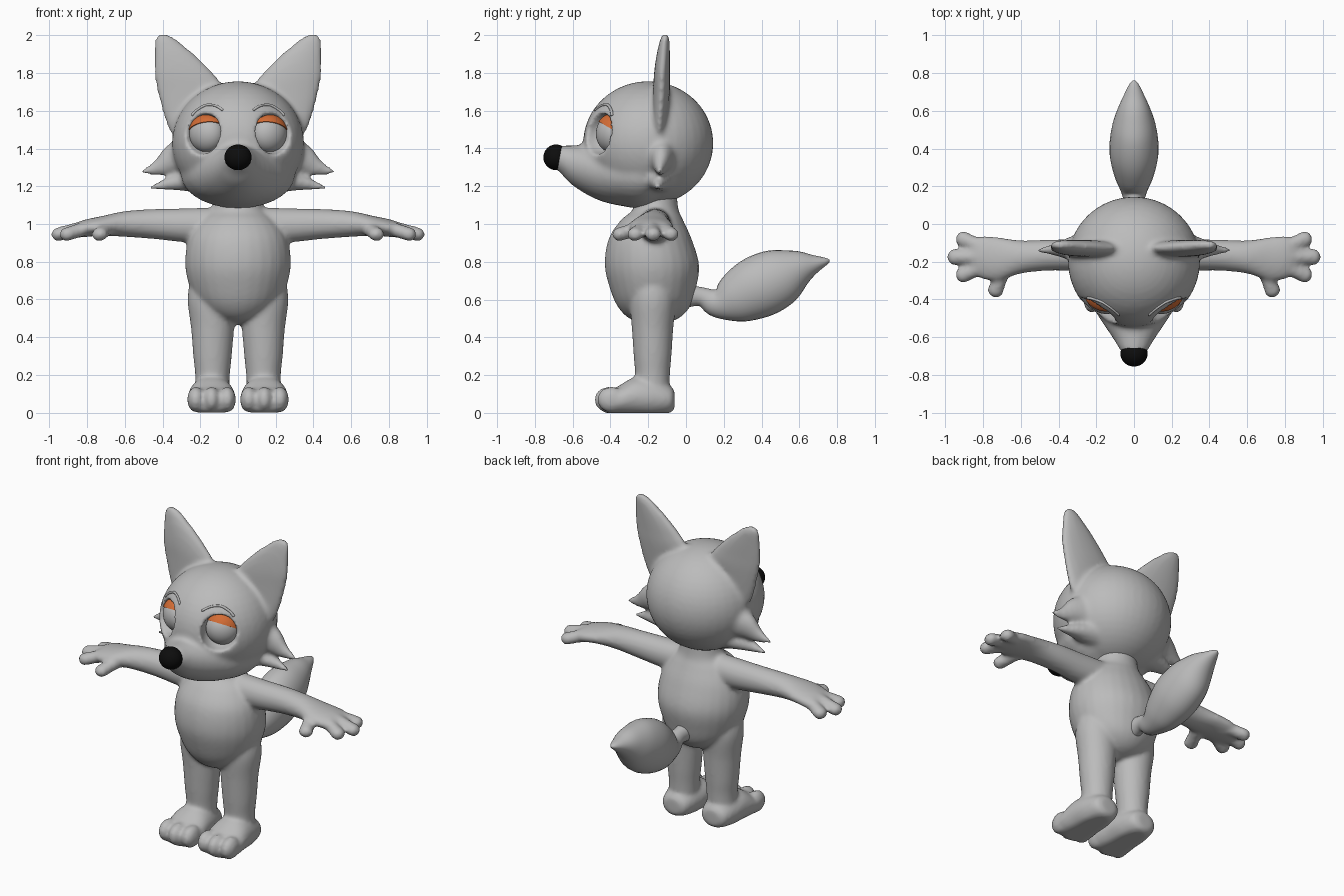
import bpy
import bmesh
from math import cos, sin, pi, sqrt, radians
from mathutils import Vector, Matrix

cube = bpy.data.objects.get("Cube")
if cube:
    bpy.data.objects.remove(cube, do_unlink=True)

X, Y, Z = Vector((1, 0, 0)), Vector((0, 1, 0)), Vector((0, 0, 1))
SIDES = (1, -1)


def material(name, color):
    mat = bpy.data.materials.new(name)
    mat.use_nodes = True
    rgba = (*color, 1)
    mat.diffuse_color = rgba
    bsdf = mat.node_tree.nodes["Principled BSDF"]
    bsdf.inputs["Base Color"].default_value = rgba
    bsdf.inputs["Roughness"].default_value = 0.6
    return mat


GREY = material("fur grey", (0.5, 0.5, 0.5))
ORANGE = material("eyelid orange", (0.65, 0.15, 0.035))
BLACK = material("nose black", (0.004, 0.004, 0.004))


def spline(stations, steps=5):
    """Smooth interpolation through the stations."""
    pts = [Vector(s) for s in stations]
    pts = [pts[0]] + pts + [pts[-1]]
    out = []
    for a, b, c, d in zip(pts, pts[1:], pts[2:], pts[3:]):
        for i in range(steps):
            t = i / steps
            out.append(b + (c - a) * (t / 2) + (a * 2 - b * 5 + c * 4 - d) * (t * t / 2)
                       + (b * 3 - a - c * 3 + d) * (t ** 3 / 2))
    return out + [pts[-1]]


def loft(bm, stations, u=X, v=None, side=1, sides=28):
    """Rings (x, y, z, radius_u, radius_v); without v they follow the path."""
    path = spline(stations)
    rings = []
    for i, p in enumerate(path):
        w = v
        if w is None:
            tangent = path[min(i + 1, len(path) - 1)].to_3d() - path[max(i - 1, 0)].to_3d()
            w = tangent.normalized().cross(u)
        ring = []
        for k in range(sides):
            a = 2 * pi * k / sides
            q = Vector(p[:3]) + u * (cos(a) * max(p[3], 0.004)) + w * (sin(a) * max(p[4], 0.004))
            ring.append(bm.verts.new((q.x * side, q.y, q.z)))
        rings.append(ring)
    for r, n in zip(rings, rings[1:]):
        for k in range(sides):
            j = (k + 1) % sides
            bm.faces.new((r[k], r[j], n[j], n[k]))
    bm.faces.new(rings[0])
    bm.faces.new(rings[-1])


def ball(bm, center, radii, side=1, turn=0):
    x, y, z = center
    m = (Matrix.Translation((x * side, y, z)) @ Matrix.Rotation(radians(turn * side), 4, 'Z')
         @ Matrix.Diagonal((*radii, 1)))
    bmesh.ops.create_uvsphere(bm, u_segments=40, v_segments=24, radius=1, matrix=m)


def finish(name, bm, mat):
    bmesh.ops.recalc_face_normals(bm, faces=bm.faces)
    for f in bm.faces:
        f.smooth = True
    mesh = bpy.data.meshes.new(name)
    bm.to_mesh(mesh)
    bm.free()
    mesh.materials.append(mat)
    obj = bpy.data.objects.new(name, mesh)
    bpy.context.collection.objects.link(obj)
    return obj


def fuse(obj):
    mod = obj.modifiers.new("fuse", 'REMESH')
    mod.mode = 'VOXEL'
    mod.voxel_size = 0.0125
    mod.use_smooth_shade = True


def soften(obj, rounds):
    mod = obj.modifiers.new("soften", 'SMOOTH')
    mod.factor = 0.5
    mod.iterations = rounds


# Torso and neck
bm = bmesh.new()
loft(bm, [(0, -.17, .47, .04, .04), (0, -.17, .5, .12, .13), (0, -.17, .56, .2, .19),
          (0, -.175, .65, .25, .225), (0, -.18, .78, .28, .25), (0, -.19, .92, .262, .22),
          (0, -.18, 1.02, .2, .165), (0, -.16, 1.08, .14, .12), (0, -.16, 1.18, .12, .11)], X, Y)

for s in SIDES:
    # Arm and palm
    loft(bm, [(.06, -.165, .99, .09, .1), (.28, -.165, .993, .085, .09),
              (.45, -.165, 1, .082, .079), (.6, -.175, 1, .088, .068),
              (.72, -.185, .99, .115, .052), (.82, -.175, .975, .11, .045),
              (.89, -.17, .955, .06, .03)], Y, Z, s)
    # Fingers and thumb
    for root, tip in (((.78, -.13), (.91, -.078)), ((.8, -.175), (.955, -.175)),
                      ((.78, -.22), (.91, -.272)), ((.68, -.22), (.735, -.355))):
        a, b = Vector((*root, .985)), Vector((*tip, .945))
        d = (b - a).normalized()
        across = d.cross(Z).normalized()
        loft(bm, [(*a, .04, .04), (*a.lerp(b, .6), .038, .037), (*b, .043, .036),
                  (*(b + d * .022), .032, .028), (*(b + d * .034), .01, .01)], across, None, s, 16)
    # Leg
    loft(bm, [(.14, -.175, .72, .11, .1), (.14, -.175, .6, .127, .122),
              (.135, -.177, .45, .114, .11), (.135, -.177, .3, .102, .1),
              (.135, -.177, .2, .092, .092), (.138, -.177, .08, .09, .09)], X, Y, s)
    # Foot and toes
    loft(bm, [(.14, -.06, .07, .04, .04), (.14, -.08, .07, .085, .07),
              (.14, -.17, .08, .112, .1), (.14, -.27, .085, .124, .105),
              (.14, -.37, .06, .128, .075), (.14, -.43, .055, .1, .055),
              (.14, -.45, .055, .05, .03)], X, Z, s)
    for dx in (-.083, 0, .083):
        ball(bm, (.14 + dx, -.395 - .015 * (dx == 0), .07), (.046, .075, .068), s)

# Flat soles
for vert in bm.verts:
    vert.co.z = max(vert.co.z, 0)
body = finish("body", bm, GREY)
fuse(body)
soften(body, 6)

# Tail
bm = bmesh.new()
loft(bm, [(0, -.02, .62, .06, .07), (0, .08, .615, .045, .05), (0, .16, .585, .065, .08),
          (0, .26, .61, .105, .135), (0, .38, .665, .13, .165), (0, .5, .72, .12, .153),
          (0, .6, .765, .09, .1), (0, .68, .788, .055, .05), (0, .74, .802, .025, .02),
          (0, .76, .805, .006, .006)], X)
finish("tail", bm, GREY)

# Skull and muzzle
SKULL, SKULL_R = Vector((0, -.2, 1.428)), Vector((.35, .345, .328))
bm = bmesh.new()
ball(bm, SKULL, SKULL_R)
loft(bm, [(0, 0, 1.3, .2, .1), (0, -.2, 1.265, .3, .175), (0, -.35, 1.265, .27, .168),
          (0, -.48, 1.278, .195, .145), (0, -.6, 1.31, .115, .106),
          (0, -.66, 1.34, .078, .075), (0, -.7, 1.35, .05, .05)], X, Z)

for s in SIDES:
    # Ear
    loft(bm, [(.25, -.145, 1.42, .06, .025), (.25, -.14, 1.52, .125, .038),
              (.25, -.13, 1.7, .178, .044), (.288, -.127, 1.8, .156, .042),
              (.338, -.12, 1.9, .106, .035), (.385, -.112, 1.98, .055, .024),
              (.396, -.11, 2.003, .026, .016)], X, Y, s)
    # Cheek tufts
    loft(bm, [(.24, -.13, 1.37, .1, .12), (.34, -.13, 1.34, .06, .085),
              (.42, -.135, 1.3, .032, .045), (.515, -.14, 1.272, .008, .008)], Y, None, s)
    loft(bm, [(.2, -.14, 1.24, .09, .08), (.3, -.14, 1.225, .06, .05),
              (.39, -.145, 1.208, .03, .028), (.47, -.15, 1.19, .008, .008)], Y, None, s)
head = finish("head", bm, GREY)
fuse(head)

# Eye sockets are carved out of the head
bm = bmesh.new()
for s in SIDES:
    ball(bm, (.195, -.475, 1.48), (.108, .15, .11), s, 30)
cutter = finish("socket_cutter", bm, GREY)
cutter.hide_render = True
cutter.hide_viewport = True
cutter.display_type = 'WIRE'
carve = head.modifiers.new("sockets", 'BOOLEAN')
carve.operation = 'DIFFERENCE'
carve.object = cutter
fuse(head)
soften(head, 5)

EYE, EYE_R = Vector((.165, -.39, 1.478)), Vector((.1, .08, .1))
for s, label in zip(SIDES, ("left", "right")):
    # Eyeball
    bm = bmesh.new()
    ball(bm, EYE, EYE_R, s, 35)
    finish(label + "_eye", bm, GREY)

    # Half-closed upper lid, cut from a slightly larger ball
    bm = bmesh.new()
    ball(bm, EYE, EYE_R * 1.06, s, 35)
    cut = bmesh.ops.bisect_plane(bm, geom=bm.verts[:] + bm.edges[:] + bm.faces[:],
                                 plane_co=(0, -.45, 1.535), plane_no=(0, .58, 1),
                                 clear_inner=True)
    rim = [e for e in cut["geom_cut"] if isinstance(e, bmesh.types.BMEdge)]
    bmesh.ops.edgeloop_fill(bm, edges=rim)
    lid = finish(label + "_eyelid", bm, ORANGE)
    for f in lid.data.polygons:
        f.use_smooth = len(f.vertices) < 5

    # Thin brow ridge lying on the skull
    bm = bmesh.new()
    brow = []
    for x, z in ((.08, 1.603), (.12, 1.627), (.17, 1.63), (.22, 1.602), (.245, 1.575)):
        depth = 1 - (x / SKULL_R.x) ** 2 - ((z - SKULL.z) / SKULL_R.z) ** 2
        brow.append((x, SKULL.y - SKULL_R.y * sqrt(depth), z, .008, .008))
    loft(bm, brow, Y, None, s, 10)
    finish(label + "_brow", bm, GREY)

# Nose
bm = bmesh.new()
ball(bm, (0, -.687, 1.353), (.072, .068, .068))
finish("nose", bm, BLACK)
